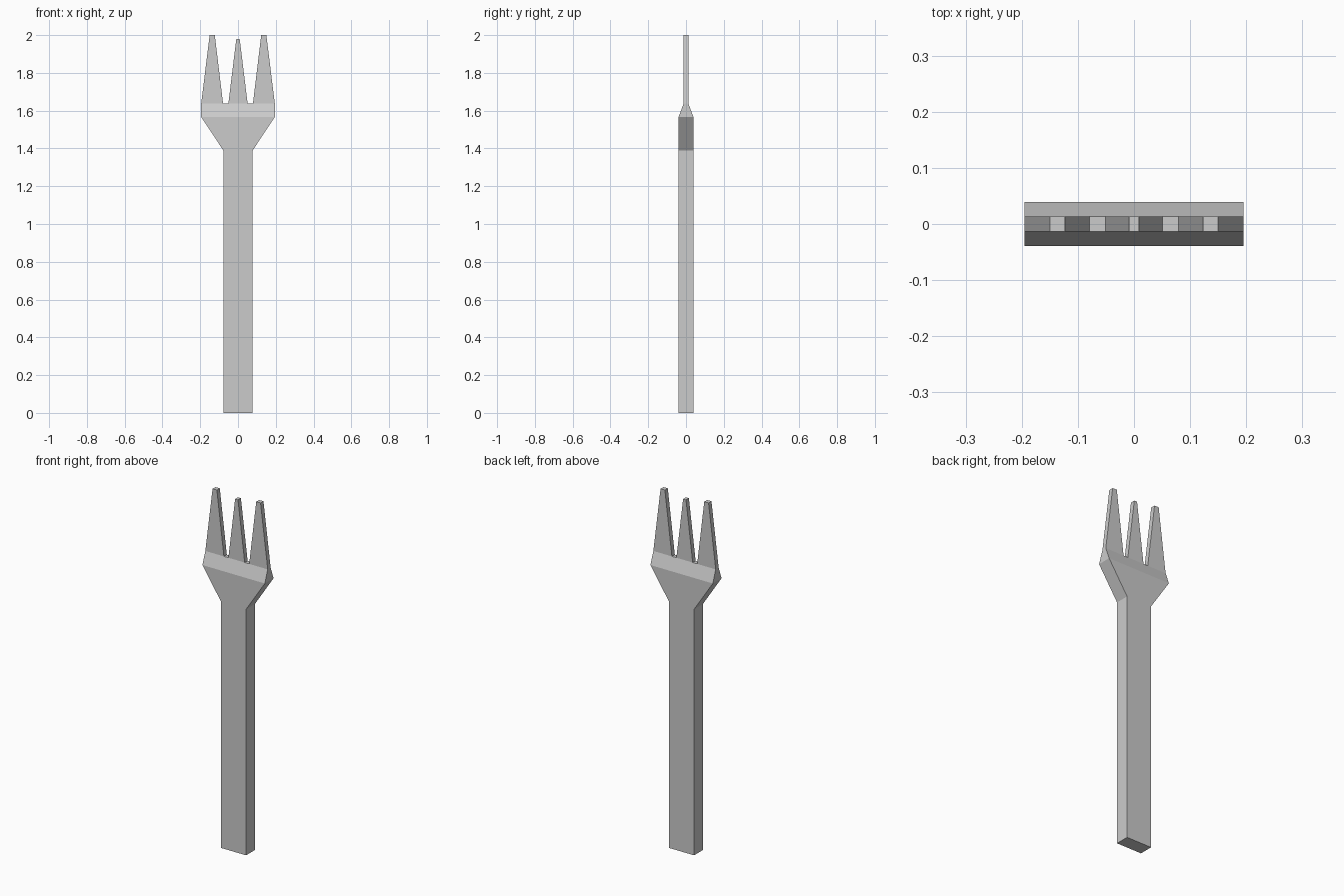
import bpy, bmesh

if "Cube" in bpy.data.objects:
    bpy.data.objects.remove(bpy.data.objects["Cube"])

THICK, THIN = 0.039, 0.013          # half thickness of handle and of tines
ROOT, SHOULDER = 1.637, 1.567       # heights of tine roots and widest point


def depth(z):
    return THIN if z > 1.6 else THICK


def tine(x0, x1, t0, t1, top):
    return [(x0, ROOT), (x1, ROOT), (t1, top), (t0, top)]


# front panels as (x, z) outlines, sharing corners
handle = [(-0.078, 0), (0.078, 0), (0.078, 1.39), (-0.078, 1.39)]
flare = [(-0.078, 1.39), (0.078, 1.39), (0.195, SHOULDER), (-0.195, SHOULDER)]
bevel = [(-0.195, SHOULDER), (0.195, SHOULDER)] + [
    (x, ROOT) for x in (0.195, 0.079, 0.051, -0.051, -0.079, -0.195)]
right_tine = tine(0.079, 0.195, 0.123, 0.15, 2.0)
left_tine = [(-x, z) for x, z in reversed(right_tine)]
middle_tine = tine(-0.051, 0.051, -0.009, 0.009, 1.98)

bm = bmesh.new()
verts = {}


def vert(p, side):
    key = (p, side)
    if key not in verts:
        verts[key] = bm.verts.new((p[0], side * depth(p[1]), p[1]))
    return verts[key]


# front and back sheets
for panel in (handle, flare, bevel, left_tine, middle_tine, right_tine):
    for side in (-1, 1):
        bm.faces.new([vert(p, side) for p in panel[::-side]])

# side walls along the open outline
twin = {v: verts[(p, 1)] for (p, s), v in verts.items() if s == -1}
for e in [e for e in bm.edges if e.is_boundary and e.verts[0] in twin]:
    a, b = e.verts
    bm.faces.new((a, b, twin[b], twin[a]))

bmesh.ops.recalc_face_normals(bm, faces=bm.faces[:])
mesh = bpy.data.meshes.new("fork")
bm.to_mesh(mesh)
bm.free()
bpy.context.collection.objects.link(bpy.data.objects.new("fork", mesh))
